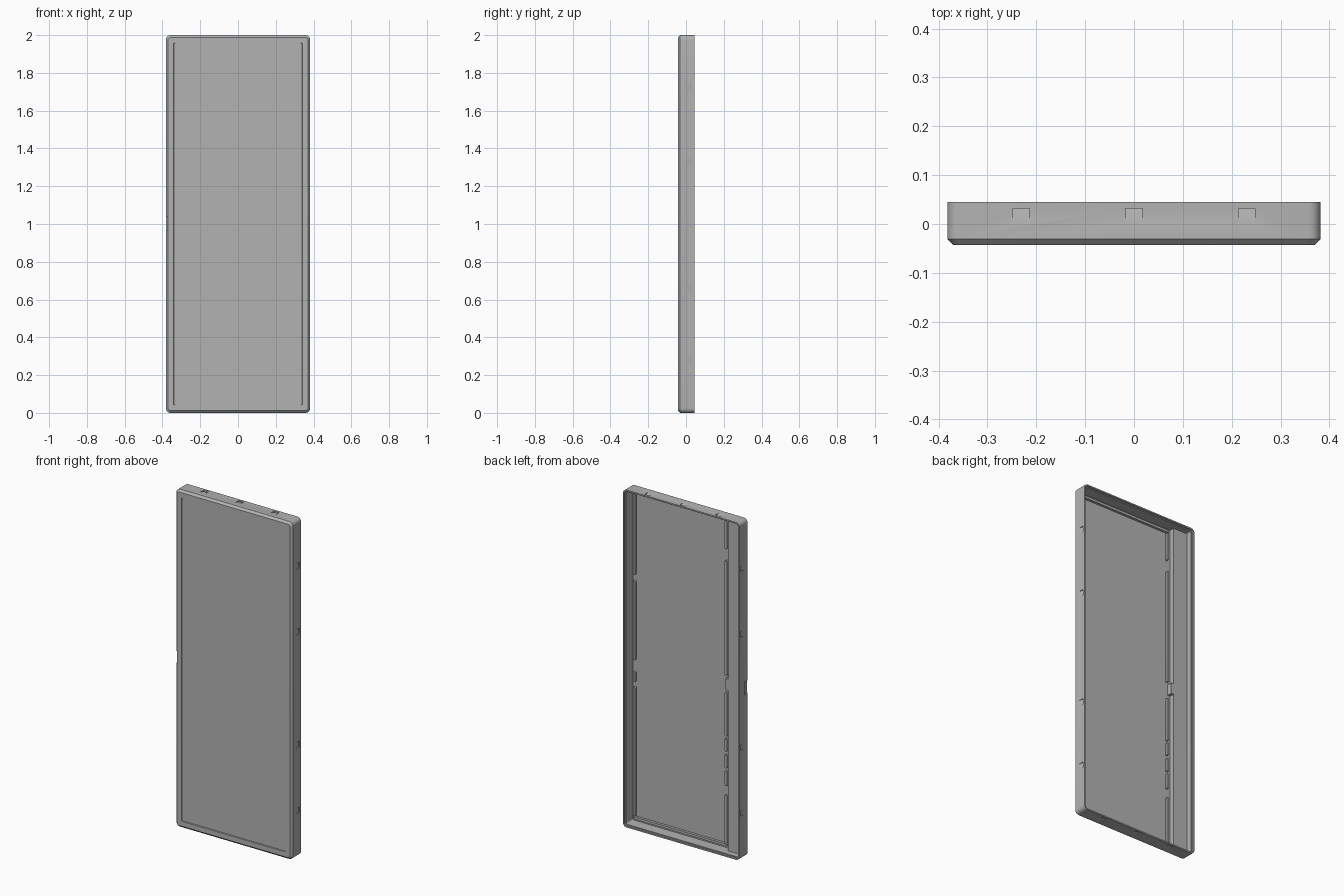
import bpy, bmesh, math
from mathutils import Vector

old = bpy.data.objects.get("Cube")
if old:
    bpy.data.objects.remove(old, do_unlink=True)

grey = bpy.data.materials.new("plain_grey")
grey.use_nodes = True
grey.diffuse_color = (0.45, 0.45, 0.45, 1)
grey.node_tree.nodes["Principled BSDF"].inputs["Base Color"].default_value = (0.45, 0.45, 0.45, 1)

HALF_X, HALF_Z, MID_Z = 0.382, 1.0, 1.0
FRONT, BACK, FLOOR = -0.043, 0.045, -0.03


def finish(name, bm, smooth=True):
    bmesh.ops.recalc_face_normals(bm, faces=bm.faces)
    mesh = bpy.data.meshes.new(name)
    bm.to_mesh(mesh)
    bm.free()
    mesh.materials.append(grey)
    obj = bpy.data.objects.new(name, mesh)
    bpy.context.collection.objects.link(obj)
    bpy.ops.object.select_all(action='DESELECT')
    obj.select_set(True)
    bpy.context.view_layer.objects.active = obj
    if smooth:
        bpy.ops.object.shade_smooth_by_angle(angle=math.radians(30))
    return obj


def rounded_ring(bm, inset, radius, y, steps=6):
    """Rounded rectangle of vertices, inset from the outline."""
    cx, cz = HALF_X - inset - radius, HALF_Z - inset - radius
    verts = []
    for corner, (sx, sz) in enumerate([(1, 1), (-1, 1), (-1, -1), (1, -1)]):
        for i in range(steps + 1):
            a = math.pi / 2 * (corner + i / steps)
            verts.append(bm.verts.new((sx * cx + radius * math.cos(a), y,
                                       MID_Z + sz * cz + radius * math.sin(a))))
    return verts


def add_box(bm, x0, x1, y0, y1, z0, z1):
    made = bmesh.ops.create_cube(bm, size=1)["verts"]
    for v in made:
        v.co = Vector(((x0 + x1) / 2 + v.co.x * (x1 - x0),
                       (y0 + y1) / 2 + v.co.y * (y1 - y0),
                       (z0 + z1) / 2 + v.co.z * (z1 - z0)))
    return made


# Shell: rings from the recessed front, round the outside, into the back cavity
bm = bmesh.new()
sections = [(0.043, 0.006, FRONT + 0.005), (0.041, 0.008, FRONT),
            (0.012, 0.014, FRONT), (0, 0.024, FRONT + 0.012), (0, 0.024, BACK),
            (0.008, 0.016, BACK), (0.008, 0.016, BACK - 0.01),
            (0.014, 0.010, BACK - 0.01), (0.014, 0.010, FLOOR)]
rings = [rounded_ring(bm, *s) for s in sections]
for a, b in zip(rings, rings[1:]):
    for i in range(len(a)):
        j = (i + 1) % len(a)
        bm.faces.new((a[i], a[j], b[j], b[i]))
bm.faces.new(rings[0])
bm.faces.new(rings[-1])
shell = finish("shell", bm, smooth=False)

# Ramped catch notches round the four edges, and the port cut in the right edge
bm = bmesh.new()


def add_notch(place, t):
    profile = [(0.0, 0.0), (0.032, -0.008), (0.032, 0.02), (0.0, 0.02)]
    ends = [[bm.verts.new(place(t + s * 0.017, y, out)) for y, out in profile]
            for s in (-1, 1)]
    for end in ends:
        bm.faces.new(end)
    for i in range(4):
        j = (i + 1) % 4
        bm.faces.new((ends[0][i], ends[0][j], ends[1][j], ends[1][i]))


for side in (-1, 1):
    for x in (-0.231, 0, 0.231):
        add_notch(lambda t, y, o: (t, y, MID_Z + side * (HALF_Z + o)), x)
    for z in (-0.725, -0.335, 0.335, 0.725):
        add_notch(lambda t, y, o: (side * (HALF_X + o), y, MID_Z + t), z)
add_box(bm, -0.41, -0.373, -0.06, -0.003, 0.965, 1.04)
cutter = finish("notch_cutter", bm, smooth=False)
cutter.hide_render = True

cut = shell.modifiers.new("notches", 'BOOLEAN')
cut.operation, cut.solver, cut.object = 'DIFFERENCE', 'EXACT', cutter
bpy.ops.object.select_all(action='DESELECT')
shell.select_set(True)
bpy.context.view_layer.objects.active = shell
bpy.ops.object.modifier_apply(modifier=cut.name)
bpy.data.objects.remove(cutter, do_unlink=True)
bpy.ops.object.shade_smooth_by_angle(angle=math.radians(30))

# Raised ledge along the right of the cavity, with a small port block
bm = bmesh.new()
add_box(bm, -0.369, -0.275, FLOOR - 0.002, 0.0, 0.013, 1.987)
finish("side_ledge", bm)
bm = bmesh.new()
add_box(bm, -0.276, -0.258, FLOOR - 0.002, 0.0, 0.965, 1.03)
finish("port_block", bm)


# Segmented retaining ribs with rounded ends round the panel
def add_rib(bm, x0, x1, z0, z1, height=0.015):
    verts = add_box(bm, x0, x1, FLOOR - 0.002, FLOOR + height, z0, z1)
    edges = {e for v in verts for e in v.link_edges
             if abs(e.verts[0].co.y - e.verts[1].co.y) > 0.001}
    bmesh.ops.bevel(bm, geom=list(edges), offset=0.006, segments=3,
                    profile=0.5, affect='EDGES')


right_spans = [(0.045, 0.33), (0.385, 0.475), (0.49, 0.57), (0.59, 0.665),
               (0.68, 0.94), (1.04, 1.72), (1.79, 1.955)]
left_spans = [(0.045, 0.81), (0.84, 0.9), (0.97, 1.44), (1.475, 1.955)]
for name, x, spans in (("right_ribs", -0.25, right_spans), ("left_ribs", 0.352, left_spans)):
    bm = bmesh.new()
    for z0, z1 in spans:
        add_rib(bm, x - 0.007, x + 0.007, z0, z1)
    finish(name, bm)
for name, z in (("top_rib", 1.965), ("bottom_rib", 0.035)):
    bm = bmesh.new()
    add_rib(bm, -0.257, 0.359, z - 0.007, z + 0.007)
    finish(name, bm)
